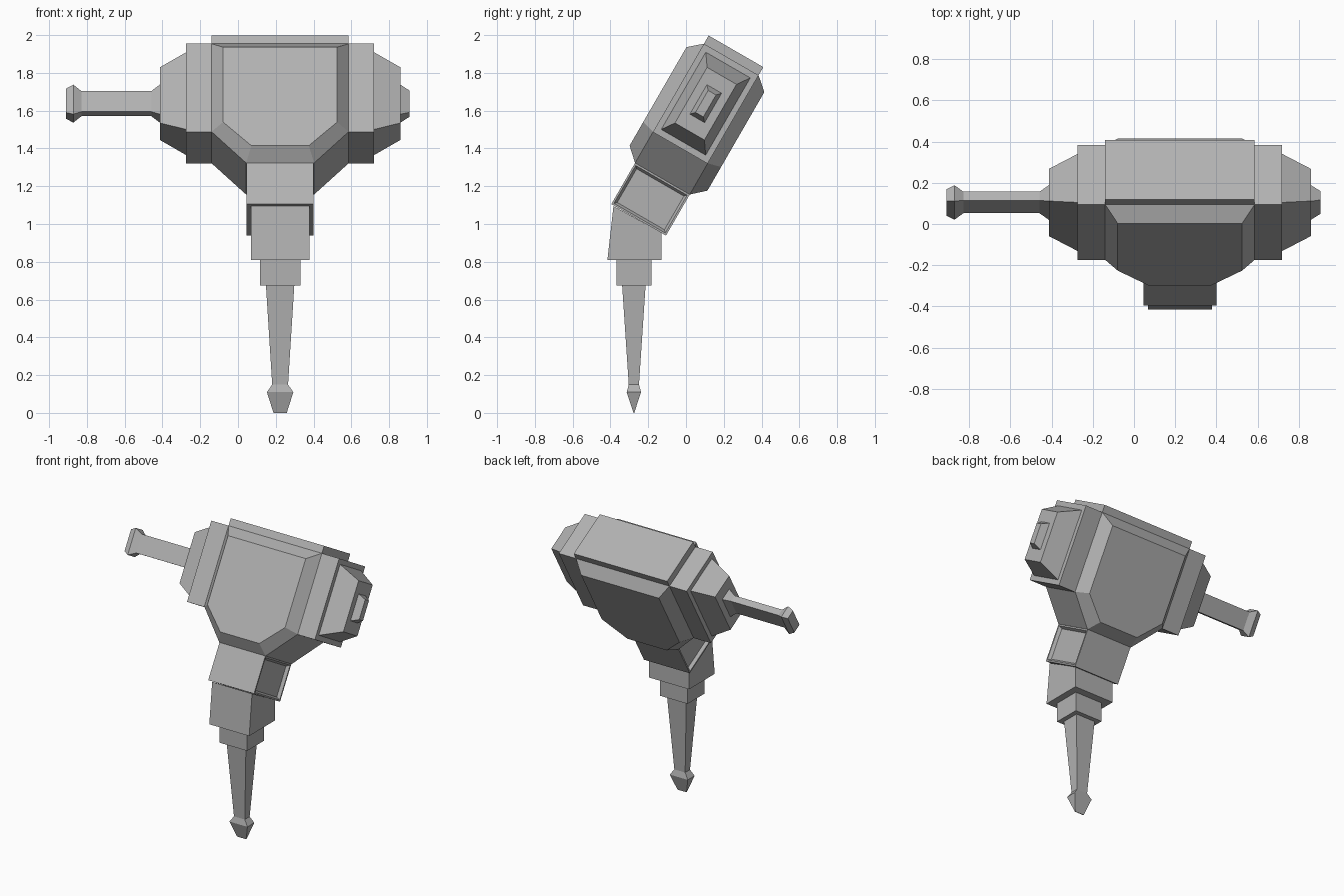
import bpy, bmesh, math
from mathutils import Matrix

if "Cube" in bpy.data.objects:
    bpy.data.objects.remove(bpy.data.objects["Cube"])

CX = 0.223
# Tilted frame of the head: local x, depth, height leaning back 30 degrees
TILT = (Matrix.Translation((CX, 0, 0)) @ Matrix.Rotation(math.radians(-30), 4, 'X')
        @ Matrix.Translation((0, -0.728, 1.47)))
UPRIGHT = Matrix.Translation((CX, -0.276, 0))

grey = bpy.data.materials.new("mid_grey")
grey.diffuse_color = (0.44, 0.44, 0.44, 1)
grey.use_nodes = True
grey.node_tree.nodes["Principled BSDF"].inputs["Base Color"].default_value = grey.diffuse_color


def loft(name, rings, matrix, edit=None):
    """Skin equal-length rings of points and cap both ends."""
    bm = bmesh.new()
    loops = [[bm.verts.new(p) for p in ring] for ring in rings]
    n = len(loops[0])
    for a, b in zip(loops, loops[1:]):
        for i in range(n):
            j = (i + 1) % n
            bm.faces.new((a[i], a[j], b[j], b[i]))
    bm.faces.new(loops[0])
    bm.faces.new(loops[-1])
    bmesh.ops.recalc_face_normals(bm, faces=bm.faces)
    if edit:
        edit(bm)
    bmesh.ops.transform(bm, matrix=matrix, verts=bm.verts)
    me = bpy.data.meshes.new(name)
    bm.to_mesh(me)
    bm.free()
    me.materials.append(grey)
    ob = bpy.data.objects.new(name, me)
    bpy.context.collection.objects.link(ob)
    return ob


def rect_x(x, hy, hz):
    return [(x, -hy, -hz), (x, hy, -hz), (x, hy, hz), (x, -hy, hz)]


def rect_z(z, hx, hy):
    return [(-hx, -hy, z), (hx, -hy, z), (hx, hy, z), (-hx, hy, z)]


def shield(y, w, top, shoulder, wb, bottom):
    half = [(w, y, top), (w, y, shoulder), (wb, y, bottom)]
    return half + [(-x, y0, z) for x, y0, z in reversed(half)]


# Head: shield-shaped core with a bevelled raised panel front and back
core = (0.363, 0.27, -0.268, 0.18, -0.459)
panel = (0.302, 0.208, -0.25, 0.152, -0.394)
loft("head_core", [shield(-0.238, *panel), shield(-0.167, *core),
                   shield(0.167, *core), shield(0.238, *panel)], TILT)
loft("head_top_plate", [rect_z(0.27, 0.363, 0.167), rect_z(0.32, 0.363, 0.167)], TILT)

# Stepped housings on both sides
for side, s in (("left", -1), ("right", 1)):
    loft(side + "_housing", [rect_x(s * 0.363, 0.167, 0.27), rect_x(s * 0.497, 0.167, 0.27),
                             rect_x(s * 0.497, 0.136, 0.236), rect_x(s * 0.637, 0.09, 0.17)], TILT)

# Small stud on the right, handle with flared ends on the left
big, small, shaft = (0.045, 0.09), (0.024, 0.067), (0.024, 0.063)
loft("right_stud", [rect_x(0.637, *big), rect_x(0.684, *small)], TILT)
loft("left_handle", [rect_x(-0.637, *big), rect_x(-0.682, *shaft), rect_x(-1.052, *shaft),
                     rect_x(-1.095, *big), rect_x(-1.133, 0.033, 0.073)], TILT)


# Neck with a recessed panel on each side
def recess(bm):
    sides = [f for f in bm.faces if abs(f.normal.x) > 0.9]
    bmesh.ops.inset_individual(bm, faces=sides, thickness=0.014)
    bmesh.ops.inset_individual(bm, faces=sides, thickness=0.018, depth=-0.02)


loft("neck", [rect_z(-0.71, 0.178, 0.167), rect_z(-0.459, 0.178, 0.167)], TILT, recess)

# Elbow block turning the tilted neck to the upright bit
w = 0.155
elbow = [[(-w, -0.14, 0.81), (w, -0.14, 0.81), (w, 0.145, 0.81), (-w, 0.145, 0.81)],
         [(-w, -0.108, 1.095), (w, -0.108, 1.095), (w, 0.145, 0.955), (-w, 0.145, 0.955)]]
loft("elbow_block", elbow, UPRIGHT)

# Collar, tapered shaft and wedge tip
loft("collar", [rect_z(0.675, 0.107, 0.093), rect_z(0.81, 0.107, 0.093)], UPRIGHT)
loft("tapered_shaft", [rect_z(0.15, 0.042, 0.027), rect_z(0.675, 0.075, 0.062)], UPRIGHT)
loft("wedge_tip", [rect_z(0, 0.035, 0.002), rect_z(0.11, 0.07, 0.038),
                   rect_z(0.15, 0.042, 0.027)], UPRIGHT)
